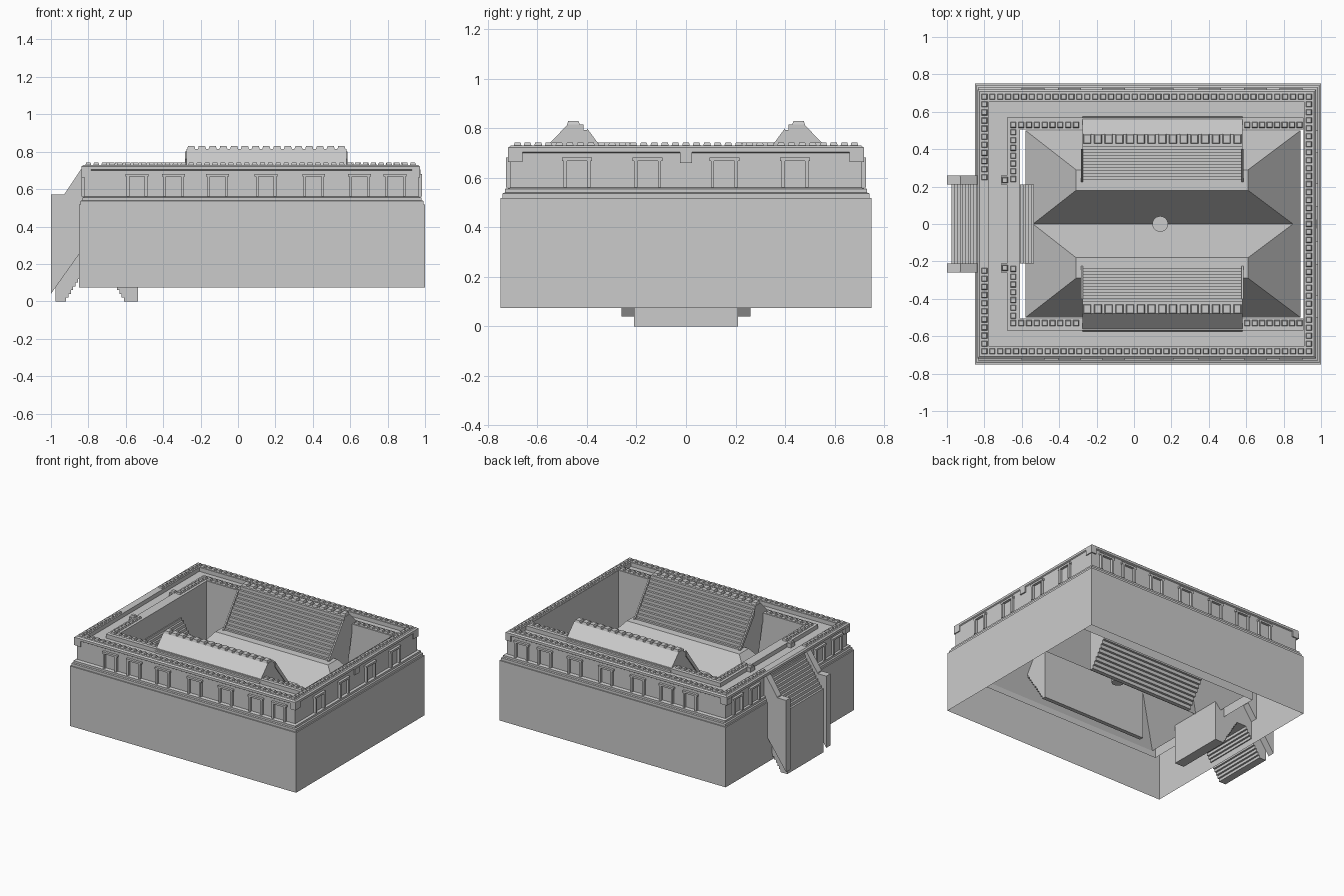
import bpy, bmesh

if "Cube" in bpy.data.objects:
    bpy.data.objects.remove(bpy.data.objects["Cube"])

def make(name, verts, faces):
    bm = bmesh.new()
    vs = [bm.verts.new(v) for v in verts]
    for f in faces:
        bm.faces.new([vs[i] for i in f])
    bmesh.ops.recalc_face_normals(bm, faces=bm.faces)
    me = bpy.data.meshes.new(name)
    bm.to_mesh(me)
    bm.free()
    ob = bpy.data.objects.new(name, me)
    bpy.context.collection.objects.link(ob)
    return ob

def boxes(name, items, taper=0.0):
    """Many boxes (x0,x1,y0,y1,z0,z1) in one object, tops optionally tapered."""
    verts, faces = [], []
    for x0, x1, y0, y1, z0, z1 in items:
        b, t = len(verts), taper
        verts += [(x0, y0, z0), (x1, y0, z0), (x1, y1, z0), (x0, y1, z0),
                  (x0+t, y0+t, z1), (x1-t, y0+t, z1), (x1-t, y1-t, z1), (x0+t, y1-t, z1)]
        faces += [[b+i for i in f] for f in ((3, 2, 1, 0), (4, 5, 6, 7), (0, 1, 5, 4),
                                             (1, 2, 6, 5), (2, 3, 7, 6), (3, 0, 4, 7))]
    return make(name, verts, faces)

def prism(name, prof, a, b, axis, sy=1):
    """Extrude a (run, z) profile from a to b along x or y."""
    n = len(prof)
    pt = (lambda p, t: (t, sy*p[0], p[1])) if axis == 'x' else (lambda p, t: (p[0], sy*t, p[1]))
    verts = [pt(p, a) for p in prof] + [pt(p, b) for p in prof]
    faces = [list(range(n))[::-1], [n+i for i in range(n)]]
    faces += [[i, (i+1) % n, n+(i+1) % n, n+i] for i in range(n)]
    return make(name, verts, faces)

def steps(p, q, n, rise_first=True):
    """Stepped line from p to q."""
    out = [p]
    dr, dz = (q[0]-p[0])/n, (q[1]-p[1])/n
    for i in range(n):
        r, z = p[0]+dr*i, p[1]+dz*i
        out += [(r, z+dz) if rise_first else (r+dr, z), (r+dr, z+dz)]
    return out

# Walls: rectangular rings (x0, x1, half y, z) from outer foot over the walkway to the inner court
rings = [(-.85, 1, .75, .075), (-.85, 1, .75, .518), (-.842, .992, .742, .518), (-.842, .992, .742, .537),
         (-.832, .982, .732, .54), (-.832, .982, .732, .555), (-.82, .965, .71, .56),
         (-.82, .965, .71, .70), (-.836, .972, .718, .705), (-.836, .972, .718, .722),
         (-.826, .962, .708, .73), (-.775, .91, .655, .73), (-.775, .908, .655, .70),
         (-.68, .907, .57, .70), (-.68, .907, .57, .73), (-.61, .905, .505, .73),
         (-.61, .905, .505, .20)]
verts = []
for x0, x1, y, z in rings:
    verts += [(x0, -y, z), (x1, -y, z), (x1, y, z), (x0, y, z)]
make("walls", verts, [[4*k+i, 4*k+(i+1) % 4, 4*k+4+(i+1) % 4, 4*k+4+i]
                      for k in range(len(rings)-1) for i in range(4)])

# Window frames on all four sides
W, T = .055, .018
bars = [(-W, -W+.014, .56, .675), (W-.014, W, .56, .675), (-W-.006, W+.006, .668, .682)]
frames = []
for l, r, z0, z1 in bars:
    for c in (-.54, -.345, -.11, .15, .405, .65, .84):
        frames += [(c+l, c+r, -.71-T, -.705, z0, z1), (c+l, c+r, .705, .71+T, z0, z1)]
    for s in (-1, 1):
        for c in (.155, .44):
            frames.append((.96, .965+T, s*c+l, s*c+r, z0, z1))
        for c in (.38, .58):
            frames.append((-.82-T, -.815, s*c+l, s*c+r, z0, z1))
boxes("window_frames", frames)

# Brackets under the cornice
br = [(.955, .975, -.025, .025, .66, .705)]
for s in (-1, 1):
    for x0, x1 in ((-.838, -.785), (.93, .972)):
        y0, y1 = sorted((s*.66, s*.718))
        br.append((x0, x1, y0, y1, .663, .705))
boxes("cornice_brackets", br)

# Coping tiles along the wall tops
def row(a, b, pitch):
    n = max(1, round((b-a)/pitch))
    return [a+(b-a)*i/n for i in range(n+1)]

H, P, tiles = .016, .042, []
def tile(x, y):
    tiles.append((x-H, x+H, y-H, y+H, .728, .742))
for s in (-1, 1):
    for x in row(-.80, .935, P):
        tile(x, s*.68)
    for y in row(.0, .64, P):
        tile(.935, s*y)
    for y in row(.25, .64, P):
        tile(-.80, s*y)
    for y in row(.24, .49, P):
        tile(-.645, s*y)
    for x in row(-.645, -.31, P) + row(.605, .885, P):
        tile(x, s*.53)
    tile(-.69, s*.235)
boxes("coping_tiles", tiles, .004)

# Two large inner stairs with ridge, smooth outer slope and side rails
prof = steps((.235, .55), (.43, .815), 12) + [(.478, .815), (.575, .715), (.575, .69), (.50, .66), (.44, .38)]
prof += steps((.43, .36), (.265, .11), 10, False) + [(.235, .11)]
rail = [(.225, .53), (.225, .565), (.40, .80), (.40, .76)]
ridge_tiles = []
for s, side in ((-1, "front"), (1, "back")):
    prism(side + "_stair", prof, -.275, .58, 'x', s)
    for i, x in enumerate((-.283, .575)):
        prism(f"{side}_stair_rail_{i}", rail, x, x+.01, 'x', s)
    for x in row(-.25, .553, .0575):
        ridge_tiles.append((x-.022, x+.022, s*.455-.026, s*.455+.026, .813, .83))
boxes("ridge_tiles", ridge_tiles, .005)

# Sunken double roof with central valley
ze, zt, zv = .24, .56, .286
rv = []
for s in (-1, 1):
    rv += [(-.58, s*.5, ze), (.89, s*.5, ze), (-.31, s*.29, zt), (.61, s*.29, zt),
           (-.31, s*.18, zt), (.61, s*.18, zt)]
rv += [(-.54, 0, zv), (.85, 0, zv)]
make("court_roof", rv, [(0, 1, 3, 2), (2, 3, 5, 4), (4, 5, 13, 12), (6, 7, 9, 8), (8, 9, 11, 10),
                        (10, 11, 13, 12), (1, 7, 9, 11, 13, 5, 3), (0, 6, 8, 10, 12, 4, 2)])

# Round post in the valley
bpy.ops.mesh.primitive_cylinder_add(vertices=24, radius=.042, depth=.12, location=(.14, 0, .34))
bpy.context.object.name = "valley_post"

# Entrance stair over the left wall
ent = steps((-.975, .45), (-.80, .70), 12) + steps((-.70, .70), (-.535, .45), 12, False)
ent += [(-.535, 0)] + steps((-.61, 0), (-.73, .20), 10) + steps((-.79, .20), (-.92, 0), 10, False) + [(-.975, 0)]
prism("entrance_stair", ent, -.21, .21, 'y')

# Entrance side walls and gate piers
wall = [(-1, .04), (-1, .57), (-.93, .57), (-.84, .705), (-.78, .725), (-.78, .35)]
piers = []
for s, side in ((-1, "front"), (1, "back")):
    prism(side + "_entrance_wall", wall, .21, .26, 'y', s)
    y0, y1 = sorted((s*.21, s*.26))
    piers += [(-.93, -.84, y0+.005, y1-.005, .50, .575), (-.71, -.61, y0, y1, .35, .73)]
boxes("gate_piers", piers)
